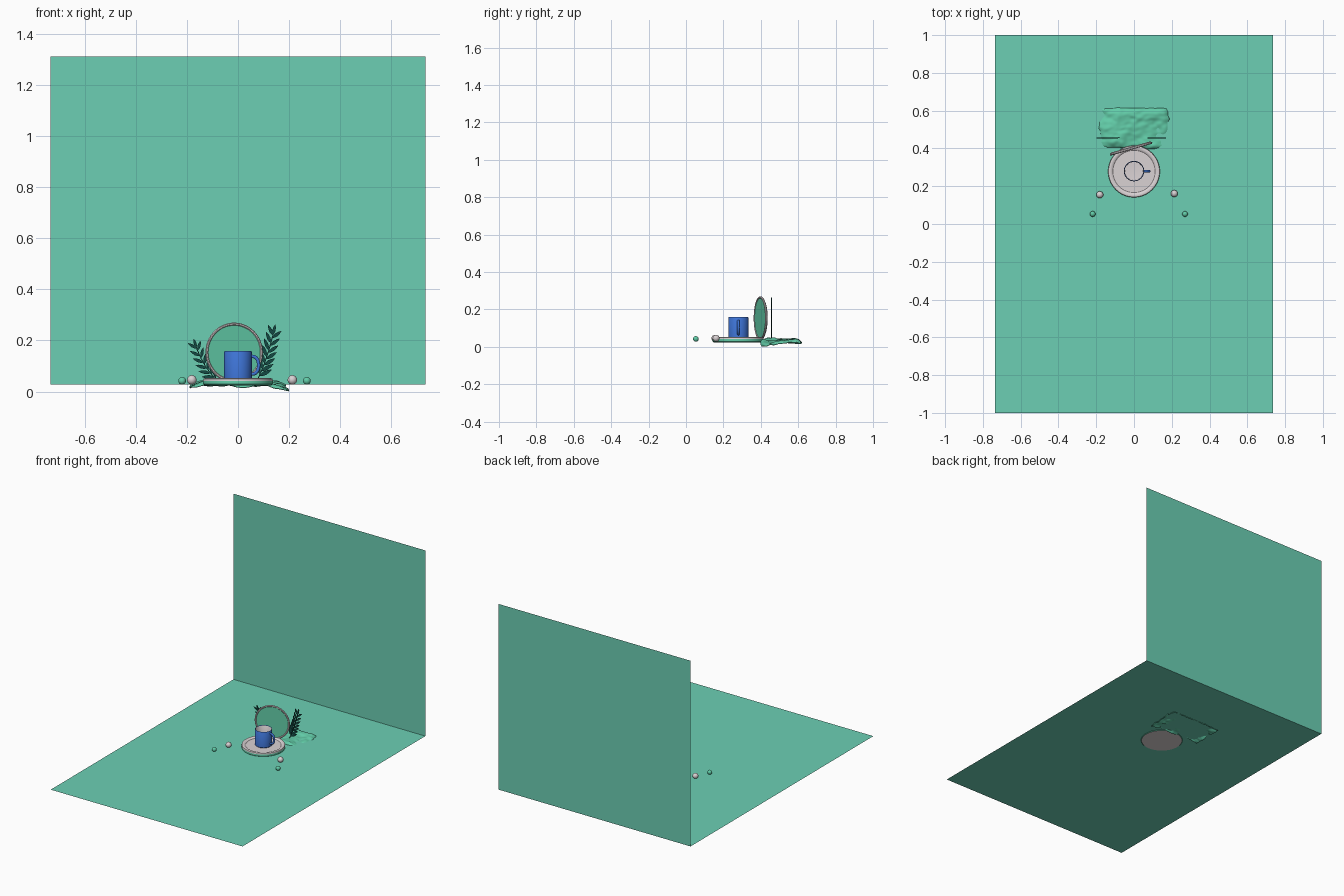
import bpy, bmesh, math
from mathutils import Vector, noise

if "Cube" in bpy.data.objects:
    bpy.data.objects.remove(bpy.data.objects["Cube"])


def mat(name, rgb):
    m = bpy.data.materials.new(name)
    lin = [((c / 255 + 0.055) / 1.055) ** 2.4 for c in rgb]
    m.diffuse_color = (*lin, 1)
    m.use_nodes = True
    m.node_tree.nodes["Principled BSDF"].inputs["Base Color"].default_value = m.diffuse_color
    return m


BACKDROP = mat("backdrop mint", (108, 207, 180))
MINT = mat("mint green", (98, 204, 168))
WHITE = mat("warm white", (218, 210, 212))
BLUE = mat("mug blue", (62, 116, 214))
LEAF = mat("dark leaf green", (18, 72, 66))


def make(name, bm, mats, smooth=True):
    me = bpy.data.meshes.new(name)
    bm.to_mesh(me)
    bm.free()
    for m in mats:
        me.materials.append(m)
    ob = bpy.data.objects.new(name, me)
    bpy.context.collection.objects.link(ob)
    if smooth:
        bpy.ops.object.select_all(action='DESELECT')
        ob.select_set(True)
        bpy.context.view_layer.objects.active = ob
        bpy.ops.object.shade_smooth_by_angle(angle=math.radians(35))
    return ob


def lathe(name, profile, slots, mats, n=64):
    """Spin (r, z) points; slots gives the material of each profile segment."""
    bm = bmesh.new()
    rings = []
    for r, z in profile:
        if r == 0:
            rings.append([bm.verts.new((0, 0, z))] * n)
        else:
            rings.append([bm.verts.new((r * math.cos(2 * math.pi * i / n),
                                        r * math.sin(2 * math.pi * i / n), z)) for i in range(n)])
    for a, b, s in zip(rings, rings[1:], slots):
        for i in range(n):
            j = (i + 1) % n
            vs = list(dict.fromkeys([a[i], a[j], b[j], b[i]]))
            bm.faces.new(vs).material_index = s
    bmesh.ops.recalc_face_normals(bm, faces=bm.faces)
    return make(name, bm, mats)


def sheet(name, corners):
    bm = bmesh.new()
    bm.faces.new([bm.verts.new(c) for c in corners])
    return make(name, bm, [BACKDROP], False)


# Floor and wall backdrop
W, F, T = 0.735, 0.027, 1.313
sheet("floor", [(-W, -1, F), (W, -1, F), (W, 1, F), (-W, 1, F)])
sheet("wall", [(-W, 1, F), (W, 1, F), (W, 1, T), (-W, 1, T)])

# Saucer
saucer = lathe("saucer",
               [(0, 0.024), (0.130, 0.024), (0.136, 0.029), (0.137, 0.042), (0.135, 0.050),
                (0.130, 0.052), (0.118, 0.050), (0.112, 0.045), (0, 0.045)],
               [0, 1, 1, 0, 0, 0, 0, 0], [WHITE, MINT])
saucer.location = (0, 0.278, 0)

# Mug with white inside
mug = lathe("mug",
            [(0, 0.046), (0.050, 0.046), (0.054, 0.050), (0.054, 0.155), (0.052, 0.158),
             (0.050, 0.155), (0.049, 0.058), (0, 0.055)],
            [0, 0, 0, 0, 0, 1, 1], [BLUE, WHITE])
mug.location = (0, 0.28, 0)

# Mug handle
cu = bpy.data.curves.new("mug_handle", 'CURVE')
cu.dimensions = '3D'
cu.bevel_depth = 0.007
cu.bevel_resolution = 3
sp = cu.splines.new('POLY')
arc = [math.radians(-90 + 15 * i) for i in range(13)]
pts = [(0.051 + 0.030 * max(math.cos(a), 0) ** 0.7, 0.103 + 0.035 * math.sin(a)) for a in arc]
sp.points.add(len(pts) - 1)
for p, (x, z) in zip(sp.points, pts):
    p.co = (x, 0.28, z, 1)
handle = bpy.data.objects.new("mug_handle", cu)
cu.materials.append(BLUE)
bpy.context.collection.objects.link(handle)

# Standing round plate behind the mug
disc = lathe("standing_plate",
             [(0, -0.008), (0.105, -0.008), (0.115, -0.003), (0.117, 0.003), (0.114, 0.007),
              (0.109, 0.007), (0.106, 0.004), (0, 0.004)],
             [0, 0, 0, 0, 0, 0, 1], [WHITE, MINT])
disc.rotation_euler = (math.pi / 2, 0, math.radians(16))
disc.location = (-0.016, 0.400, 0.153)


# Leaf sprigs
def sprig(name, base, mid, tip, y, pairs, length):
    bm = bmesh.new()
    base, mid, tip = Vector(base), Vector(mid), Vector(tip)

    def path(t):
        return base * (1 - t) ** 2 + mid * 2 * t * (1 - t) + tip * t * t

    def plate(outline, th):
        f = bm.faces.new([bm.verts.new((p.x, y - th / 2, p.y)) for p in outline])
        ext = bmesh.ops.extrude_face_region(bm, geom=[f])
        for v in ext['geom']:
            if isinstance(v, bmesh.types.BMVert):
                v.co.y += th

    def leaf(p, ang, ln):
        d = Vector((math.cos(ang), math.sin(ang)))
        s = Vector((-d.y, d.x))
        shape = [(0, 0), (0.2, 0.10), (0.45, 0.15), (0.75, 0.10), (1, 0),
                 (0.75, -0.10), (0.45, -0.15), (0.2, -0.10)]
        plate([p + d * u * ln + s * v * ln for u, v in shape], 0.005)

    steps = [path(i / 10 * 0.92) for i in range(11)]
    side = [Vector((0.002, 0))] * 11
    plate([p - q for p, q in zip(steps, side)] + [p + q for p, q in zip(steps, side)][::-1], 0.004)
    for i in range(pairs):
        t = 0.12 + 0.70 * i / (pairs - 1)
        d = path(t + 0.01) - path(t)
        a = math.atan2(d.y, d.x)
        for sgn in (-1, 1):
            leaf(path(t + 0.02 * sgn), a + sgn * math.radians(38), length * (1 - 0.25 * t))
    d = tip - mid
    leaf(path(0.85), math.atan2(d.y, d.x), (tip - path(0.85)).length)
    bmesh.ops.recalc_face_normals(bm, faces=bm.faces)
    return make(name, bm, [LEAF], False)


sprig("left_sprig", (-0.075, 0.045), (-0.135, 0.08), (-0.175, 0.207), 0.456, 6, 0.052)
sprig("right_sprig", (0.075, 0.045), (0.115, 0.12), (0.147, 0.264), 0.456, 7, 0.058)


# Crumpled cloth, its edges sinking below the floor
bm = bmesh.new()
NX, NY = 56, 36
grid = []
for j in range(NY + 1):
    v = j / NY * 2 - 1
    row = []
    for i in range(NX + 1):
        u = i / NX * 2 - 1
        x = 0.185 * u - 0.003 + 0.010 * noise.noise((v * 2, 3.1, u))
        y = 0.508 + 0.108 * v + 0.010 * noise.noise((u * 2.5, 7.7, v))
        edge = max(abs(u) ** 6, abs(v) ** 8)
        z = 0.041 + 0.012 * noise.noise((u * 2.2, v * 1.8, 0.5)) \
            + 0.006 * noise.noise((u * 6, v * 5, 2.5)) - 0.017 * edge
        if u > 0.5:
            z -= 0.034 * (u - 0.5) * (0.6 - 0.4 * v)
            x += 0.015 * (u - 0.5) * (1 - v)
        row.append(bm.verts.new((x, y, z)))
    grid.append(row)
low = min(v.co.z for r in grid for v in r)
for r in grid:
    for v in r:
        k = (v.co.z - low) / (0.058 - low)
        v.co.z = 0.004 + 0.052 * k
for j in range(NY):
    for i in range(NX):
        bm.faces.new([grid[j][i], grid[j][i + 1], grid[j + 1][i + 1], grid[j + 1][i]])
cloth = make("crumpled_cloth", bm, [MINT])
sol = cloth.modifiers.new("thickness", 'SOLIDIFY')
sol.thickness = 0.004


# Beads on the floor
def bead(name, x, y, r, m):
    b = bmesh.new()
    bmesh.ops.create_uvsphere(b, u_segments=32, v_segments=16, radius=r)
    make(name, b, [m]).location = (x, y, F + r)


bead("left_white_bead", -0.181, 0.155, 0.0185, WHITE)
bead("right_white_bead", 0.213, 0.161, 0.0185, WHITE)
bead("left_green_bead", -0.219, 0.053, 0.015, MINT)
bead("right_green_bead", 0.270, 0.053, 0.015, MINT)
